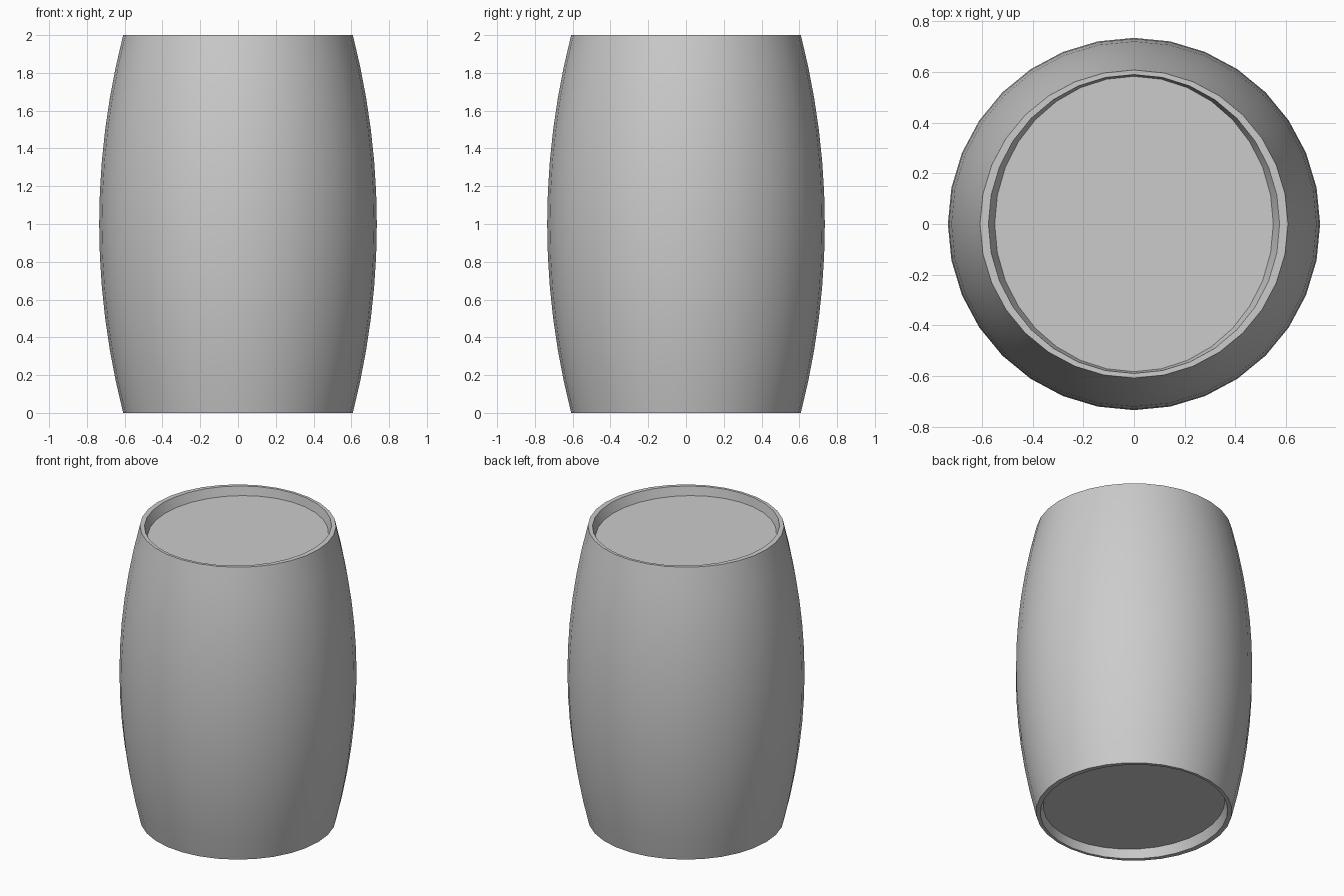
import bpy, bmesh, math

if "Cube" in bpy.data.objects:
    bpy.data.objects.remove(bpy.data.objects["Cube"])

SEG = 32
STEPS = 12


def ring(bm, rx, ry, z):
    return [bm.verts.new((rx * math.cos(a), ry * math.sin(a), z))
            for a in (2 * math.pi * i / SEG for i in range(SEG))]


bm = bmesh.new()

# Bulging wall, with a rim lip and recessed lid at both ends
wall = []
for i in range(STEPS + 1):
    z = 2 * i / STEPS
    r = 0.735 - 0.127 * (z - 1) ** 2
    wall.append((r, r, z))
bottom = [(0.55, 0.583, 0.06), (0.575, 0.59, 0.0)]
top = [(rx, ry, 2 - z) for rx, ry, z in reversed(bottom)]
rings = [ring(bm, *p) for p in bottom + wall + top]

for a, b in zip(rings, rings[1:]):
    for i in range(SEG):
        j = (i + 1) % SEG
        bm.faces.new((a[i], a[j], b[j], b[i]))

# Flat lids
bm.faces.new(rings[0][::-1])
bm.faces.new(rings[-1])
bmesh.ops.recalc_face_normals(bm, faces=bm.faces)

mesh = bpy.data.meshes.new("barrel")
bm.to_mesh(mesh)
bm.free()
barrel = bpy.data.objects.new("barrel", mesh)
bpy.context.collection.objects.link(barrel)
bpy.context.view_layer.objects.active = barrel
barrel.select_set(True)
bpy.ops.object.shade_smooth_by_angle(angle=math.radians(35))
